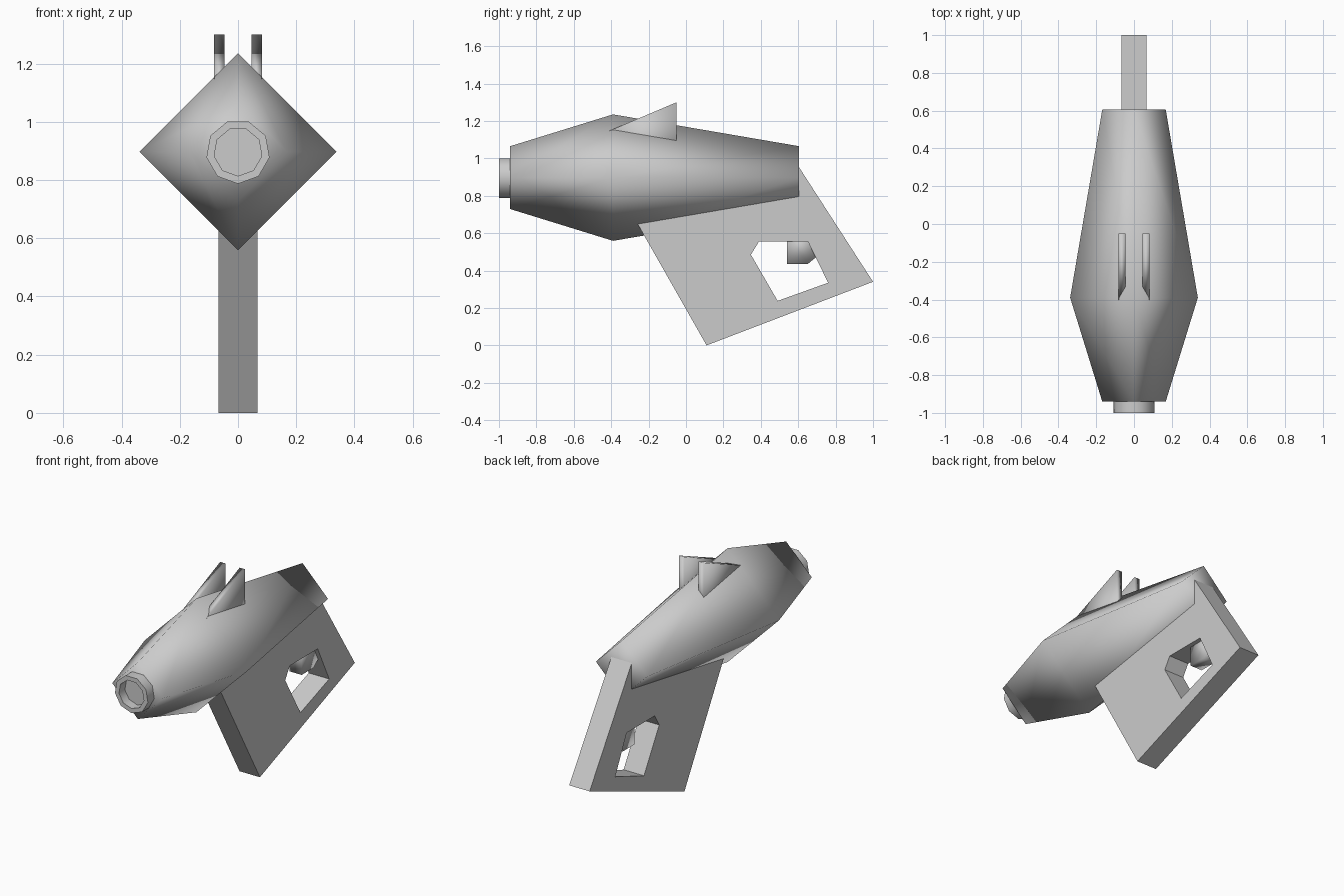
import bpy, bmesh, math

cube = bpy.data.objects.get("Cube")
if cube:
    bpy.data.objects.remove(cube, do_unlink=True)

AXIS_Z = 0.897

grey = bpy.data.materials.new("plain_grey")
grey.use_nodes = True
COLOUR = (0.6, 0.6, 0.6, 1)
grey.diffuse_color = COLOUR
grey.node_tree.nodes["Principled BSDF"].inputs["Base Color"].default_value = COLOUR


def finish(name, bm, smooth_angle):
    bmesh.ops.recalc_face_normals(bm, faces=bm.faces)
    mesh = bpy.data.meshes.new(name)
    bm.to_mesh(mesh)
    bm.free()
    mesh.materials.append(grey)
    obj = bpy.data.objects.new(name, mesh)
    bpy.context.collection.objects.link(obj)
    if smooth_angle:
        bpy.ops.object.select_all(action='DESELECT')
        obj.select_set(True)
        bpy.context.view_layer.objects.active = obj
        bpy.ops.object.shade_smooth_by_angle(angle=math.radians(smooth_angle))
    return obj


def lathe(name, profile, sides, smooth_angle):
    """Loft (y, radius) rings along y, first vertex at the bottom, capped ends."""
    bm = bmesh.new()
    rings = []
    for y, r in profile:
        angles = [math.tau * i / sides for i in range(sides)]
        rings.append([bm.verts.new((r * math.sin(a), y, AXIS_Z - r * math.cos(a)))
                      for a in angles])
    for a, b in zip(rings, rings[1:]):
        for i in range(sides):
            j = (i + 1) % sides
            bm.faces.new((a[i], a[j], b[j], b[i]))
    bm.faces.new(rings[0])
    bm.faces.new(rings[-1])
    return finish(name, bm, smooth_angle)


def prism(name, loops, x0, x1, smooth_angle=0):
    """Extrude a (y, z) outline, with optional hole outlines, from x0 to x1."""
    bm = bmesh.new()
    for loop in loops:
        verts = [bm.verts.new((x0, y, z)) for y, z in loop]
        for i, v in enumerate(verts):
            bm.edges.new((v, verts[(i + 1) % len(verts)]))
    bmesh.ops.triangle_fill(bm, edges=bm.edges[:], use_beauty=True)
    result = bmesh.ops.extrude_face_region(bm, geom=bm.faces[:],
                                           use_keep_orig=True)
    moved = [g for g in result["geom"] if isinstance(g, bmesh.types.BMVert)]
    bmesh.ops.translate(bm, verts=moved, vec=(x1 - x0, 0, 0))
    return finish(name, bm, smooth_angle)


# Diamond-section body, smooth all over, and the hollow muzzle ring
lathe("body", [(-0.94, 0.168), (-0.39, 0.338), (0.605, 0.168)], 4, 180)
lathe("muzzle", [(-0.93, 0.11), (-1, 0.11), (-1, 0.083), (-0.945, 0.083)], 9, 45)

# Slanted grip with a trigger opening
grip = [(-0.35, 0.81), (0.11, 0), (1, 0.34), (0.58, 0.99)]
opening = [(0.39, 0.555), (0.652, 0.555), (0.76, 0.335), (0.49, 0.238), (0.347, 0.485)]
prism("grip", [grip, opening], -0.067, 0.067)

# Trigger
prism("trigger", [[(0.54, 0.6), (0.54, 0.436), (0.652, 0.436),
                   (0.7, 0.475), (0.7, 0.6)]], -0.04, 0.04, 180)

# Pair of sight fins
fin = [(-0.05, 1.3), (-0.05, 0.92), (-0.5, 1.109)]
for side, s in (("left", 1), ("right", -1)):
    prism("sight_fin_" + side, [fin], s * 0.046, s * 0.082, 180)
